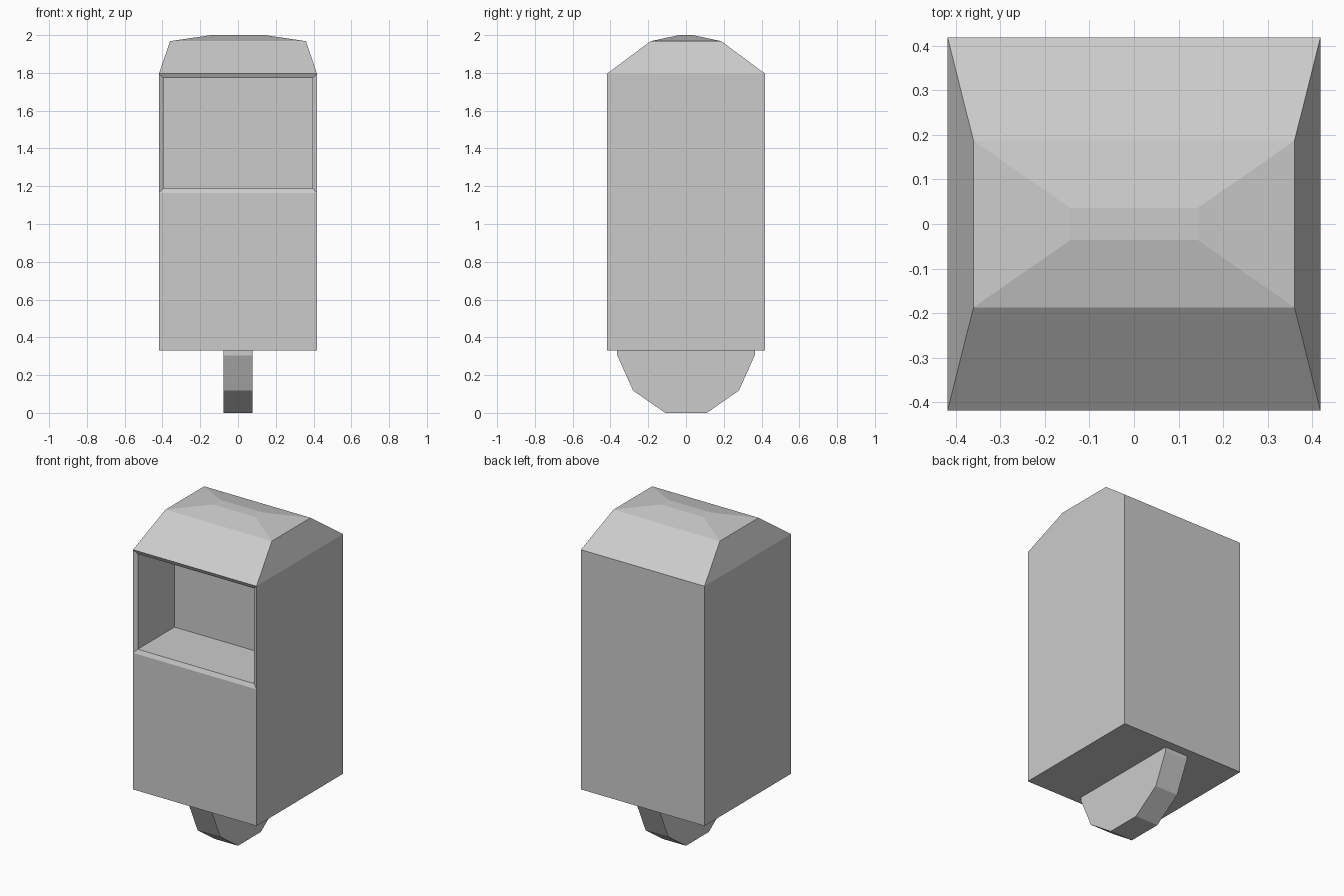
import bpy, bmesh
from mathutils import Vector

if "Cube" in bpy.data.objects:
    bpy.data.objects.remove(bpy.data.objects["Cube"])


def add_object(name, bm):
    mesh = bpy.data.meshes.new(name)
    bm.to_mesh(mesh)
    bm.free()
    obj = bpy.data.objects.new(name, mesh)
    bpy.context.collection.objects.link(obj)
    return obj


def loft(rings, cap_bottom=False, cap_top=False):
    """Stack rectangular rings given as (half x, half y, z)."""
    bm = bmesh.new()
    loops = [[bm.verts.new((sx * hx, sy * hy, z))
              for sx, sy in ((-1, -1), (1, -1), (1, 1), (-1, 1))]
             for hx, hy, z in rings]
    for low, high in zip(loops, loops[1:]):
        for i in range(4):
            j = (i + 1) % 4
            bm.faces.new((low[i], low[j], high[j], high[i]))
    if cap_bottom:
        bm.faces.new(loops[0][::-1])
    if cap_top:
        bm.faces.new(loops[-1])
    bm.normal_update()
    return bm


HALF = 0.418
EAVES = 1.796

# Cabinet with a shallow sloped frame and a deep recess in its upper front
bm = loft([(HALF, HALF, 0.33), (HALF, HALF, 1.165), (HALF, HALF, EAVES)], cap_bottom=True)
front = next(f for f in bm.faces
             if f.normal.y < -0.9 and f.calc_center_median().z > 1.2)
bmesh.ops.inset_individual(bm, faces=[front], thickness=0.034, depth=-0.012)
back = bmesh.ops.extrude_discrete_faces(bm, faces=[front])["faces"][0]
bmesh.ops.translate(bm, verts=back.verts, vec=Vector((0, 0.355, 0)))
add_object("cabinet", bm)

# Faceted hipped roof
add_object("roof", loft([(HALF, HALF, EAVES), (0.36, 0.187, 1.968), (0.143, 0.036, 2.0)],
                        cap_top=True))

# Narrow keel-shaped foot, a side profile extruded across x
half_profile = [(0.11, 0.0), (0.28, 0.118), (0.364, 0.305), (0.364, 0.33)]
profile = half_profile + [(-y, z) for y, z in reversed(half_profile)]
bm = bmesh.new()
side = bm.faces.new([bm.verts.new((-0.077, y, z)) for y, z in profile])
moved = bmesh.ops.extrude_face_region(bm, geom=[side], use_keep_orig=True)["geom"]
bmesh.ops.translate(bm, verts=[g for g in moved if isinstance(g, bmesh.types.BMVert)],
                    vec=Vector((0.154, 0, 0)))
bmesh.ops.recalc_face_normals(bm, faces=bm.faces)
add_object("foot", bm)
